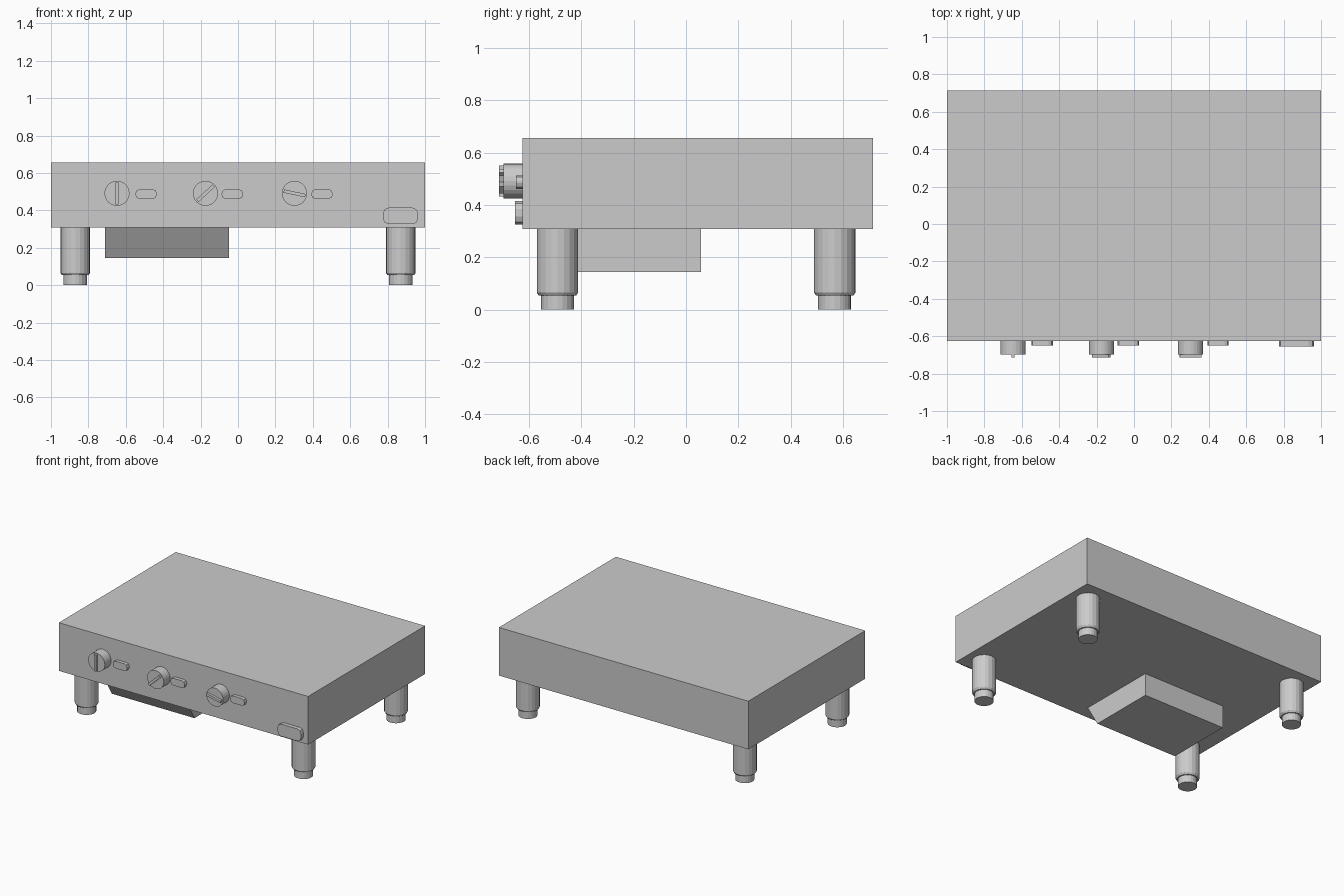
import bpy, bmesh
from math import pi, sin, cos, radians

if "Cube" in bpy.data.objects:
    bpy.data.objects.remove(bpy.data.objects["Cube"])

FRONT = -0.625   # y of the front panel


def make(name, bm):
    bmesh.ops.recalc_face_normals(bm, faces=bm.faces)
    me = bpy.data.meshes.new(name)
    bm.to_mesh(me)
    bm.free()
    ob = bpy.data.objects.new(name, me)
    bpy.context.collection.objects.link(ob)
    return ob


def loft(name, rings):
    """Closed solid through a list of equal-length point rings."""
    bm = bmesh.new()
    loops = [[bm.verts.new(p) for p in ring] for ring in rings]
    n = len(loops[0])
    for a, b in zip(loops, loops[1:]):
        for i in range(n):
            j = (i + 1) % n
            bm.faces.new((a[i], a[j], b[j], b[i]))
    bm.faces.new(loops[0])
    bm.faces.new(loops[-1])
    return make(name, bm)


def front_prism(name, cx, cz, outline, y0, y1, angle=0.0):
    """Extrude an outline in the front plane from y0 to y1, turned by angle."""
    c, s = cos(angle), sin(angle)
    pts = [(cx + u * c - v * s, cz + u * s + v * c) for u, v in outline]
    return loft(name, [[(x, y, z) for x, z in pts] for y in (y0, y1)])


def circle(r, n):
    return [(r * cos(2 * pi * i / n), r * sin(2 * pi * i / n)) for i in range(n)]


def rect(w, h):
    return [(-w / 2, -h / 2), (w / 2, -h / 2), (w / 2, h / 2), (-w / 2, h / 2)]


def rounded(w, h, r, seg=2):
    pts = []
    for k, (sx, sz) in enumerate([(1, 1), (-1, 1), (-1, -1), (1, -1)]):
        for i in range(seg + 1):
            a = (k + i / seg) * pi / 2
            pts.append((sx * (w / 2 - r) + r * cos(a), sz * (h / 2 - r) + r * sin(a)))
    return pts


def box_ring(x0, x1, y0, y1, z):
    return [(x0, y0, z), (x1, y0, z), (x1, y1, z), (x0, y1, z)]


# main body
loft("griddle_body", [box_ring(-1, 1, FRONT, 0.715, z) for z in (0.307, 0.656)])

# grease tray under the body, with a sloping front
loft("grease_tray", [box_ring(-0.711, -0.048, -0.43, 0.058, 0.144),
                     box_ring(-0.711, -0.048, -0.53, 0.058, 0.309)])

# four stepped legs
LEG = [(0.063, 0.0), (0.063, 0.053), (0.071, 0.053), (0.079, 0.065), (0.079, 0.309)]
for side, x in (("left", -0.87), ("right", 0.87)):
    for end, y in (("front", -0.491), ("back", 0.568)):
        loft(f"{end}_{side}_leg",
             [[(x + u, y + v, z) for u, v in circle(r, 20)] for r, z in LEG])

# knobs with turned grips, each with an indicator beside it
for i, (x, turn, lamp_x) in enumerate([(-0.647, 90, -0.491),
                                       (-0.174, 43, -0.030),
                                       (0.302, -12, 0.449)], 1):
    front_prism(f"knob_{i}", x, 0.491, circle(0.067, 24), FRONT + 0.005, -0.697)
    front_prism(f"knob_grip_{i}", x, 0.491, rect(0.118, 0.018), -0.69, -0.715, radians(turn))
    front_prism(f"indicator_{i}", lamp_x, 0.487, rounded(0.114, 0.052, 0.022),
                FRONT + 0.005, -0.65)

# blank plate at the lower right of the panel
front_prism("front_plate", 0.869, 0.370, rounded(0.188, 0.088, 0.03), FRONT + 0.005, -0.654)
